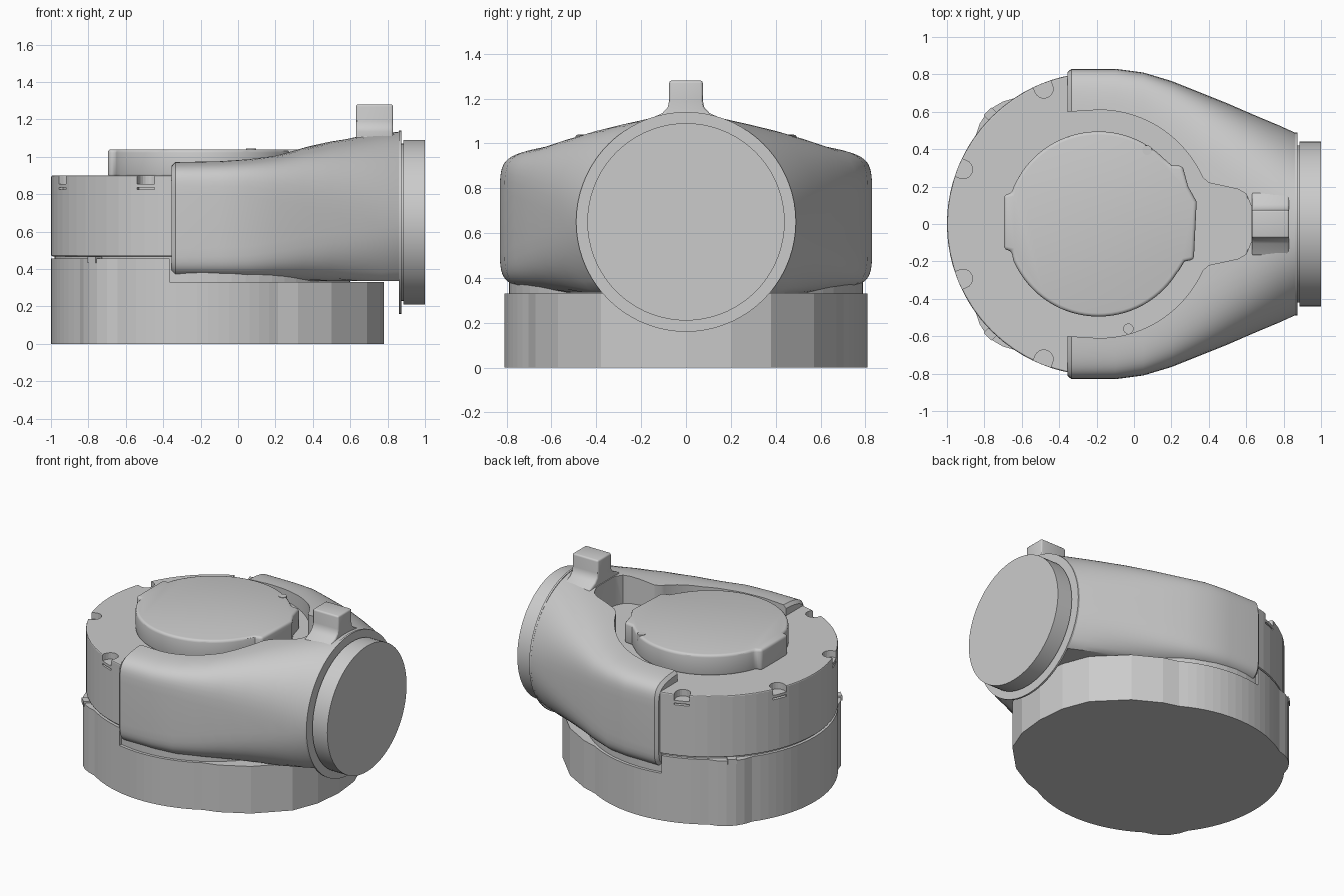
import bpy, bmesh
from math import sin, cos, pi, radians, copysign
from mathutils import Matrix

if "Cube" in bpy.data.objects:
    bpy.data.objects.remove(bpy.data.objects["Cube"])

CX = -0.19  # centre of the round body


def obj_from_bm(name, bm):
    bmesh.ops.recalc_face_normals(bm, faces=bm.faces)
    me = bpy.data.meshes.new(name)
    bm.to_mesh(me)
    bm.free()
    o = bpy.data.objects.new(name, me)
    bpy.context.collection.objects.link(o)
    return o


def activate(o):
    bpy.ops.object.select_all(action='DESELECT')
    o.select_set(True)
    bpy.context.view_layer.objects.active = o


def loft(name, rings):
    bm = bmesh.new()
    vs = [[bm.verts.new(p) for p in r] for r in rings]
    n = len(vs[0])
    for a, b in zip(vs, vs[1:]):
        for i in range(n):
            bm.faces.new((a[i], a[(i + 1) % n], b[(i + 1) % n], b[i]))
    bm.faces.new(vs[0])
    bm.faces.new(vs[-1])
    return obj_from_bm(name, bm)


def prism(name, pts, z0, z1):
    return loft(name, [[(x, y, z) for x, y in pts] for z in (z0, z1)])


def arc(r, a0, a1, n, cx=CX, cy=0):
    return [(cx + r * cos(radians(a0 + (a1 - a0) * i / n)),
             cy + r * sin(radians(a0 + (a1 - a0) * i / n))) for i in range(n + 1)]


def mirrored(half):
    return half + [(x, -y) for x, y in reversed(half) if abs(y) > 1e-4]


def circle(r, n, cx=CX, cy=0):
    return arc(r, 0, 360, n, cx, cy)[:-1]


def bevel(o, w, seg=3):
    m = o.modifiers.new("bevel", 'BEVEL')
    m.width, m.segments = w, seg
    m.limit_method, m.angle_limit = 'ANGLE', radians(50)
    activate(o)
    bpy.ops.object.modifier_apply(modifier=m.name)


def cut(o, cutter):
    m = o.modifiers.new("cut", 'BOOLEAN')
    m.operation, m.solver, m.object = 'DIFFERENCE', 'EXACT', cutter
    activate(o)
    bpy.ops.object.modifier_apply(modifier=m.name)
    bpy.data.objects.remove(cutter)


def smooth(o, ang=30):
    activate(o)
    bpy.ops.object.shade_smooth_by_angle(angle=radians(ang))


def box(name, loc, size, rot=0):
    bm = bmesh.new()
    bmesh.ops.create_cube(bm, size=1, matrix=Matrix.Translation(loc)
                          @ Matrix.Rotation(rot, 4, 'Z') @ Matrix.Diagonal((*size, 1)))
    return obj_from_bm(name, bm)


# Base: round at the back with two small bulges, tapering towards the port
half = []
for i in range(31):
    a = 180 - i * 4
    r = 0.81 + 0.032 * max(0, 1 - (abs(a - 134) / 10) ** 2)
    half.append((CX + r * cos(radians(a)), r * sin(radians(a)) if i else 0))
back = [p for p in half if p[0] < -0.37] + [(-0.365, 0.79)]
half += [(0.32, 0.67), (0.5, 0.57), (0.69, 0.38), (0.76, 0.2), (0.78, 0)]
prism("base", mirrored(half), 0, 0.33)
prism("base_back_rim", mirrored(back), 0.33, 0.455)

# Upper body with edge notches and slots
prism("core", circle(0.79, 64), 0.3, 0.6)
body = prism("body", circle(0.81, 64), 0.468, 0.9)
bevel(body, 0.008, 2)
for a in (158, 112, -112, -158):
    t = radians(a)
    c, s = cos(t), sin(t)
    pts = arc(0.05, a + 90, a + 270, 10, CX + 0.78 * c, 0.78 * s)
    pts += [(CX + 0.9 * c + 0.05 * s, 0.9 * s - 0.05 * c),
            (CX + 0.9 * c - 0.05 * s, 0.9 * s + 0.05 * c)]
    cut(body, prism("notch_cutter", pts, 0.855, 0.95))
    cut(body, box("slot_cutter", (CX + 0.81 * c, 0.81 * s, 0.83), (0.05, 0.1, 0.012), t))
for s in (1, -1):
    box("seam_tab", (-0.765, s * 0.585, 0.45), (0.05, 0.06, 0.035), s * radians(134))

# Raised lid with a tab at the back and a flat front
lid_top = [(-0.695, 0), (-0.695, 0.155), (-0.655, 0.165)] + arc(0.495, 157, 45, 28)
lid_top += [(0.2, 0.315), (0.26, 0.31), (0.29, 0.2), (0.335, 0.12)]
lid_bot = [(0.32, -0.19), (0.27, -0.2), (0.24, -0.25)] + arc(0.495, -32, -157, 30)
lid_bot += [(-0.655, -0.145), (-0.695, -0.135)]
lid = prism("lid", lid_top + lid_bot, 0.89, 1.04)
bevel(lid, 0.018)
smooth(lid)
prism("lid_pin", circle(0.026, 20, 0.07, 0.395), 1.0, 1.043)
prism("body_pin", circle(0.028, 20, -0.03, -0.56), 0.88, 0.95)

# Yoke: sections lofted along x from a wide rounded box to the round port
# (x, half width, top, depth below axis, squareness)
sections = [(-0.355, 0.812, 0.955, 0.295, 8), (-0.335, 0.83, 0.975, 0.31, 8),
            (-0.1, 0.83, 0.98, 0.315, 7.5), (0.05, 0.81, 0.99, 0.32, 7),
            (0.2, 0.765, 1.01, 0.33, 5.5), (0.35, 0.705, 1.05, 0.35, 4.2),
            (0.5, 0.645, 1.085, 0.38, 3.3), (0.65, 0.58, 1.11, 0.42, 2.7),
            (0.77, 0.53, 1.125, 0.46, 2.3), (0.865, 0.487, 1.135, 0.487, 2)]
rings = []
for x, w, top, low, n in sections:
    ring = []
    for i in range(72):
        t = 2 * pi * (i + 0.5) / 72
        c, s = cos(t), sin(t)
        y = w * copysign(abs(c) ** (2 / n), c)
        h = (top - 0.65) if s > 0 else low
        ring.append((x, y, max(0.335, 0.65 + h * copysign(abs(s) ** (2 / n), s))))
    rings.append(ring)
yoke = loft("yoke", rings)
pocket = [(-0.5, 0.6), (-0.35, 0.6)] + arc(0.61, 90, 24, 24)
pocket += [(0.4, 0.22), (0.56, 0.185), (0.6, 0.16), (0.625, 0.1)]
cut(yoke, prism("pocket_cutter", mirrored(pocket), 0.88, 1.4))
smooth(yoke, 25)
# floor of the pocket in front of the lid
prism("pocket_floor", mirrored([(0.3, 0.25), (0.4, 0.23), (0.57, 0.19), (0.635, 0.1)]), 0.8, 0.9)

# Upright lug with flared foot
prof = [(0.075, 1.28), (0.075, 1.19), (0.082, 1.16), (0.105, 1.135), (0.17, 1.105), (0.17, 1.02)]
prof = [(y, z) for y, z in prof] + [(-y, z) for y, z in reversed(prof)]
lug = loft("lug", [[(x, y, z) for y, z in prof] for x in (0.63, 0.83)])
bevel(lug, 0.012)
smooth(lug)

# Round port: thin flange, neck and end disc
steps = [(0.86, 0.49), (0.873, 0.49), (0.873, 0.42), (0.885, 0.42), (0.885, 0.44), (1.0, 0.44)]
port = loft("port", [[(x, r * cos(2 * pi * i / 72), 0.65 + r * sin(2 * pi * i / 72))
                      for i in range(72)] for x, r in steps])
smooth(port)
